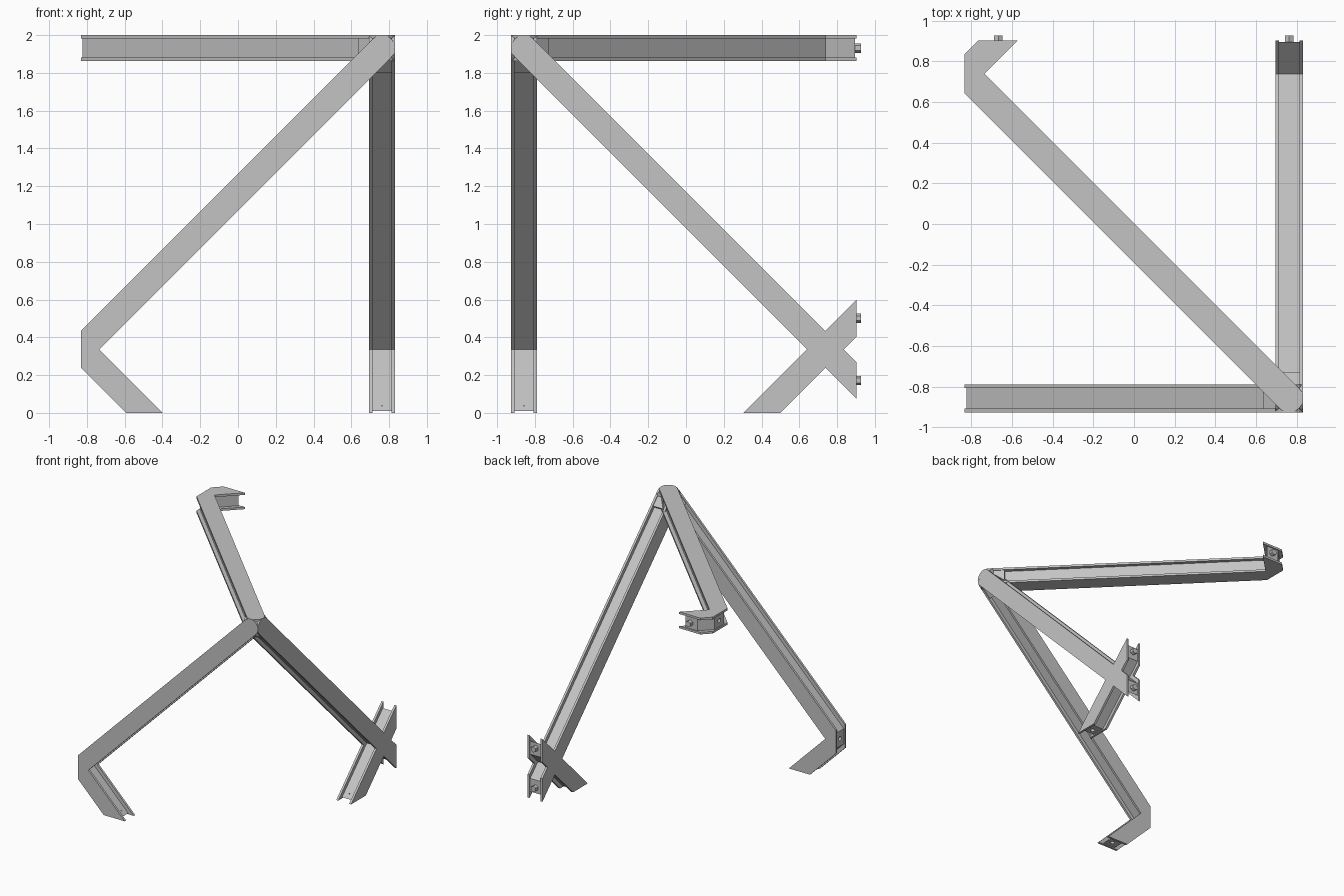
import bpy, bmesh, math
from mathutils import Vector, Matrix

cube = bpy.data.objects.get("Cube")
if cube:
    bpy.data.objects.remove(cube, do_unlink=True)

# One plain grey for everything
steel = bpy.data.materials.new("plain_grey")
steel.use_nodes = True
GREY = (0.55, 0.55, 0.55, 1)
steel.diffuse_color = GREY
steel.node_tree.nodes["Principled BSDF"].inputs["Base Color"].default_value = GREY

APEX = Vector((0.763, -0.857, 1.9315))   # where the three beams meet
HALF = 0.0685                            # half thickness of a beam
FLANGE = 0.018                           # flange plate thickness
K = 1.595                                # bend position along both plane axes
WIDE, SLIM, HUB = 0.0975, 0.055, 0.088   # half widths: flange, web, hub
STEP = 0.085                             # where the hub narrows to the web


def new_object(name, bm):
    bmesh.ops.recalc_face_normals(bm, faces=bm.faces)
    mesh = bpy.data.meshes.new(name)
    bm.to_mesh(mesh)
    bm.free()
    mesh.materials.append(steel)
    obj = bpy.data.objects.new(name, mesh)
    bpy.context.collection.objects.link(obj)
    return obj


def prism(name, outline, place, low, high):
    """Extrude a plane outline from depth low to depth high."""
    bm = bmesh.new()
    face = bm.faces.new([bm.verts.new(place(s, t, low)) for s, t in outline])
    shift = place(0, 0, high) - place(0, 0, low)
    top = bmesh.ops.extrude_face_region(bm, geom=[face])["geom"]
    verts = [v for v in top if isinstance(v, bmesh.types.BMVert)]
    bmesh.ops.translate(bm, verts=verts, vec=shift)
    return new_object(name, bm)


def round_end(h, hub):
    """Semicircular apex end, with a step when the hub is wider."""
    r = hub / math.sqrt(2)
    arc = [(r * math.cos(a), r * math.sin(a))
           for a in (math.radians(135 + 15 * i) for i in range(13))]
    if hub == h:
        return arc
    left = [(STEP - w / 2, STEP + w / 2) for w in (h, hub)]
    return left + arc + [(t, s) for s, t in reversed(left)]


def hook(h, hub, inset, cut):
    """Diagonal beam with a chamfered bend and one return arm."""
    ch, end = K - inset, cut - inset
    return [(ch, ch - h), (ch, 2 * K + h - ch), (2 * K + h - end, end),
            (2 * K - h - end, end), (K - h, K)] + round_end(h, hub)


def cross(h, hub, inset, cut, side):
    """Diagonal beam crossed by a bar, trimmed on the back and bottom."""
    end, back = cut - inset, side - inset
    return [(K, K - h), (back, 2 * K - h - back), (back, 2 * K + h - back),
            (K + h, K), (back, back - h), (back, back + h), (K, K + h),
            (2 * K + h - end, end), (2 * K - h - end, end),
            (K - h, K)] + round_end(h, hub)


def rod(name, centre, axis, radius, length, sides):
    bm = bmesh.new()
    turn = Vector(axis).to_track_quat('Z', 'Y').to_matrix().to_4x4()
    bmesh.ops.create_cone(bm, cap_ends=True, segments=sides, radius1=radius,
                          radius2=radius, depth=length,
                          matrix=Matrix.Translation(centre) @ turn)
    return new_object(name, bm)


def drill(obj, centre, axis):
    """Cut a blind bolt hole and discard the cutter."""
    cutter = rod("hole_cutter", centre, axis, 0.018, 0.08, 12)
    cutter.hide_render = True
    mod = obj.modifiers.new("hole", 'BOOLEAN')
    mod.object, mod.operation, mod.solver = cutter, 'DIFFERENCE', 'EXACT'
    bpy.context.view_layer.objects.active = obj
    bpy.ops.object.modifier_apply(modifier=mod.name)
    bpy.data.objects.remove(cutter, do_unlink=True)


def beam(name, shape, place, *cuts):
    """Two flange plates with a recessed web between them."""
    plate = shape(WIDE, WIDE, 0, *cuts)
    inner = HALF - FLANGE
    prism(name + "_outer_flange", plate, place, inner, HALF)
    prism(name + "_inner_flange", plate, place, -HALF, -inner)
    return prism(name + "_web", shape(SLIM, HUB, 0.009, *cuts), place, -inner, inner)


def in_front(s, t, w):
    return APEX + Vector((-s, -w, -t))


def in_side(s, t, w):
    return APEX + Vector((w, s, -t))


def in_top(s, t, w):
    return APEX + Vector((-s, t, w))


FLOOR, BACK = APEX.z, 1.76
front_web = beam("front_beam", hook, in_front, FLOOR)
side_web = beam("side_beam", cross, in_side, FLOOR, BACK)
top_web = beam("top_beam", hook, in_top, BACK)

# Bolt holes in the feet and in the chamfered bends
foot = 2 * K - FLOOR
drill(front_web, in_front(foot, FLOOR, 0), (0, 0, 1))
drill(side_web, in_side(foot, FLOOR, 0), (0, 0, 1))
drill(front_web, in_front(K, K, 0), (1, 0, 0))
drill(top_web, in_top(K, K, 0), (1, 0, 0))

# Hexagonal bolts on the back ends
for name, spot in (("upper_bolt", in_side(BACK, 2 * K - BACK, 0)),
                   ("lower_bolt", in_side(BACK, BACK, 0)),
                   ("top_bolt", in_top(2 * K - BACK, BACK, 0))):
    rod(name, spot, (0, 1, 0), 0.025, 0.045, 6)
